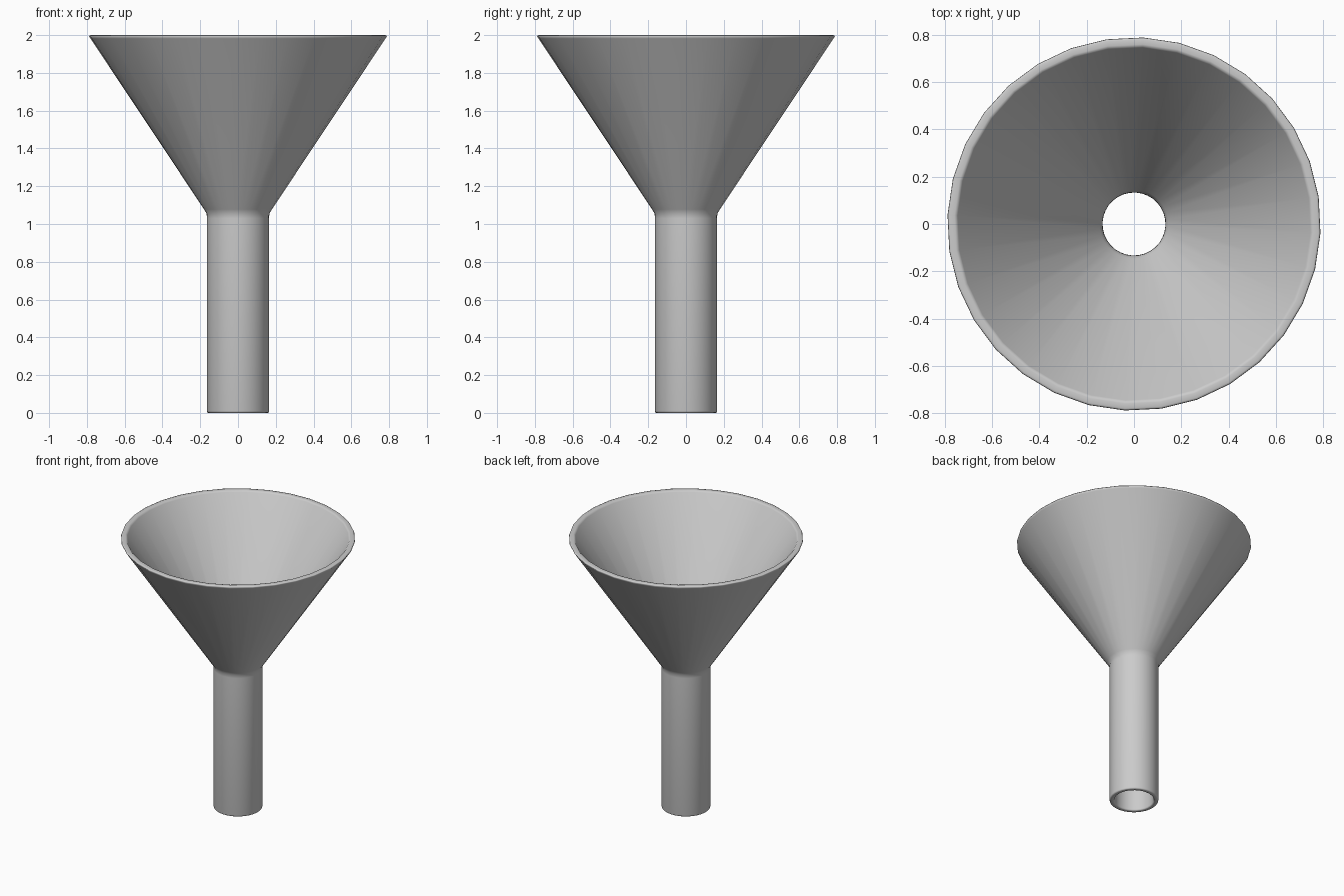
import bpy, bmesh
from math import radians, cos, sin, tau

if "Cube" in bpy.data.objects:
    bpy.data.objects.remove(bpy.data.objects["Cube"])

SIDES = 32
OFFSET = radians(-2.8)

# Closed wall cross-section (radius, height), up the outside and down the inside
profile = [
    (0.140, 0.0), (0.158, 0.0), (0.163, 0.003), (0.165, 0.010),   # spout lip
    (0.165, 1.030), (0.166, 1.055), (0.180, 1.078),               # outer neck
    (0.782, 1.982), (0.789, 1.993), (0.787, 1.998), (0.780, 2.0), # outer rim
    (0.760, 2.0), (0.752, 1.998), (0.746, 1.990),                 # inner rim
    (0.146, 1.092), (0.134, 1.070), (0.133, 1.040),               # inner neck
    (0.133, 0.010), (0.135, 0.003),                               # spout bore
]

# Revolve the section into a funnel
bm = bmesh.new()
verts = [bm.verts.new((r * cos(OFFSET), r * sin(OFFSET), z)) for r, z in profile]
edges = [bm.edges.new((verts[i - 1], verts[i])) for i in range(len(verts))]
bmesh.ops.spin(bm, geom=verts + edges, cent=(0, 0, 0), axis=(0, 0, 1),
               angle=tau, steps=SIDES, use_merge=False)
bmesh.ops.remove_doubles(bm, verts=bm.verts, dist=0.0005)
bmesh.ops.recalc_face_normals(bm, faces=bm.faces)

mesh = bpy.data.meshes.new("funnel")
bm.to_mesh(mesh)
bm.free()
mesh.shade_smooth()
bpy.context.collection.objects.link(bpy.data.objects.new("funnel", mesh))
